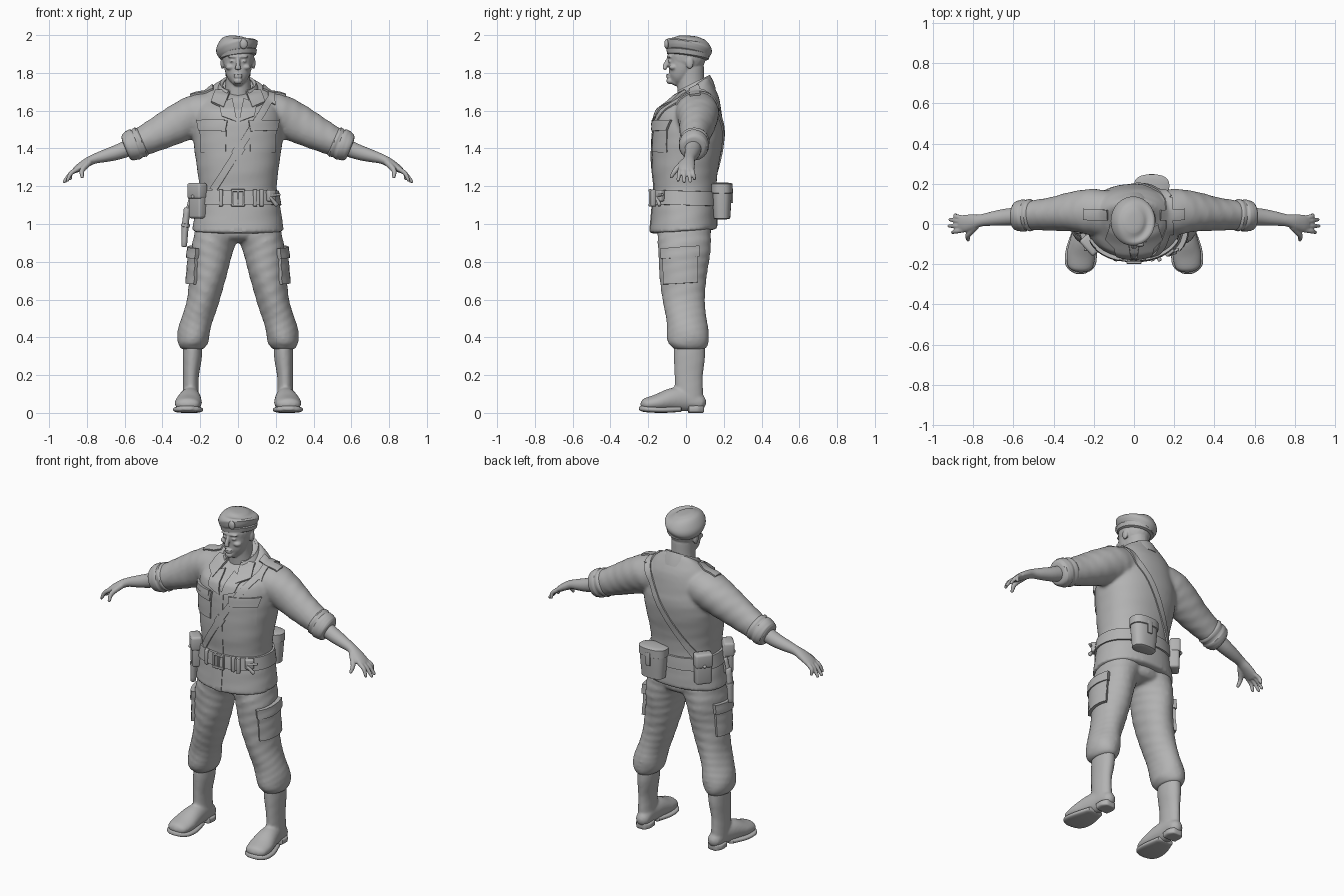
import bpy, bmesh
from math import sin, cos, pi, radians
from mathutils import Vector, Matrix
from mathutils.bvhtree import BVHTree

default = bpy.data.objects.get("Cube")
if default:
    bpy.data.objects.remove(default, do_unlink=True)

grey = bpy.data.materials.new("plain grey")
grey.use_nodes = True
grey.diffuse_color = (.45, .45, .45, 1)
grey.node_tree.nodes["Principled BSDF"].inputs["Base Color"].default_value = grey.diffuse_color
SIDES = ((1, "left"), (-1, "right"))


def make(name, bm, voxel=0, smooth=0, bevel=0, solid=0):
    """Turn a bmesh into a finished, shaded object."""
    bmesh.ops.recalc_face_normals(bm, faces=bm.faces[:])
    mesh = bpy.data.meshes.new(name)
    bm.to_mesh(mesh)
    bm.free()
    mesh.materials.append(grey)
    obj = bpy.data.objects.new(name, mesh)
    bpy.context.collection.objects.link(obj)
    if solid:
        mod = obj.modifiers.new("thickness", 'SOLIDIFY')
        mod.thickness, mod.offset = solid, 0
    if voxel:
        mod = obj.modifiers.new("fuse", 'REMESH')
        mod.mode, mod.voxel_size = 'VOXEL', voxel
    if smooth:
        mod = obj.modifiers.new("soften", 'SMOOTH')
        mod.factor, mod.iterations = .5, smooth
    if bevel:
        mod = obj.modifiers.new("round", 'BEVEL')
        mod.width, mod.segments = bevel, 3
    for other in bpy.context.selected_objects:
        other.select_set(False)
    obj.select_set(True)
    bpy.context.view_layer.objects.active = obj
    bpy.ops.object.convert(target='MESH')
    bpy.ops.object.shade_smooth_by_angle(angle=radians(45))
    return obj


def tube(bm, keys, s=1, n=32, sub=4, p=2, dome=.5, fold=0, ref=(0, 1, 0)):
    """Smooth loft through keys (x, y, z, radius, radius along ref); s mirrors x."""
    k = [Vector(key) for key in keys]
    k = [2 * k[0] - k[1]] + k + [2 * k[-1] - k[-2]]
    rows = []
    for a, b, c, d in zip(k, k[1:], k[2:], k[3:]):
        for j in range(sub):
            t = j / sub
            rows.append(.5 * (2 * b + (c - a) * t + (2 * a - 5 * b + 4 * c - d) * t * t
                              + (3 * b - a - 3 * c + d) * t ** 3))
    rows.append(k[-2])
    mid = [Vector(r[:3]) for r in rows]
    rings = []
    for i, r in enumerate(rows):
        tan = (mid[min(i + 1, len(mid) - 1)] - mid[max(i - 1, 0)]).normalized()
        rings.append((mid[i], tan, r[3], r[4]))

    def cap(ring, sign):
        c, tan, r1, r2 = ring
        return [(c + tan * sign * dome * min(r1, r2) * sin(q), tan, r1 * cos(q), r2 * cos(q))
                for q in (.5, 1, 1.4)]
    rings = cap(rings[0], -1)[::-1] + rings + cap(rings[-1], 1)
    loops = []
    for i, (c, tan, r1, r2) in enumerate(rings):
        u = tan.cross(Vector(ref)).normalized()
        v = u.cross(tan)
        loop = []
        for j in range(n):
            a = 2 * pi * j / n
            f = 1 + fold * sin(3 * a + i) * sin(1.4 * i)
            x, y = [abs(w) ** (2 / p) * (1 if w > 0 else -1) for w in (cos(a), sin(a))]
            co = c + u * x * r1 * f + v * y * r2 * f
            loop.append(bm.verts.new((co.x * s, co.y, co.z)))
        loops.append(loop)
    for a, b in zip(loops, loops[1:]):
        for j in range(n):
            bm.faces.new((a[j], a[j - 1], b[j - 1], b[j]))
    bm.faces.new(loops[0])
    bm.faces.new(loops[-1])
    return [v for loop in loops for v in loop]


def blob(bm, centre, radii):
    bmesh.ops.create_icosphere(bm, subdivisions=3, radius=1,
                               matrix=Matrix.Translation(centre) @ Matrix.Diagonal((*radii, 1)))


def box(name, centre, size, turn=0, bevel=.01):
    bm = bmesh.new()
    bmesh.ops.create_cube(bm, size=1, matrix=Matrix.Translation(centre)
                          @ Matrix.Rotation(radians(turn), 4, 'Z') @ Matrix.Diagonal((*size, 1)))
    return make(name, bm, bevel=bevel)


def patch(name, tree, corners, direction, thick, nu=20, nv=8):
    """Cloth panel: a four-cornered grid projected onto a garment."""
    d = Vector(direction)
    axis = [abs(w) for w in d].index(1)
    a, b, c, e = [Vector(q) for q in corners]
    bm = bmesh.new()
    grid, last = [], None
    for i in range(nu + 1):
        row = []
        for j in range(nv + 1):
            co = list(a.lerp(b, j / nv).lerp(e.lerp(c, j / nv), i / nu))
            co.insert(axis, -3 * d[axis])
            last = tree.ray_cast(Vector(co), d)[0] or last or Vector(co)
            row.append(bm.verts.new(last))
        grid.append(row)
    for r, q in zip(grid, grid[1:]):
        for j in range(nv):
            bm.faces.new((r[j], r[j + 1], q[j + 1], q[j]))
    return make(name, bm, solid=thick * 2)


def strap(name, tree, start, end, width, direction):
    a, b = Vector(start), Vector(end)
    side = (b - a).orthogonal().normalized() * width / 2
    patch(name, tree, (a - side, a + side, b + side, b - side), direction, .008, 40, 4)


def surface(obj):
    return BVHTree.FromObject(obj, bpy.context.evaluated_depsgraph_get())


FRONT, BACK, DOWN = (0, 1, 0), (0, -1, 0), (0, 0, -1)

# Shirt: torso and both sleeves fused into one garment
bm = bmesh.new()
torso = tube(bm, [(0, -.012, .965, .243, .18), (0, -.008, 1.08, .225, .172), (0, -.005, 1.18, .205, .165),
                  (0, -.005, 1.3, .217, .175), (0, .01, 1.45, .237, .186), (0, .017, 1.55, .233, .182),
                  (0, .035, 1.65, .205, .148), (0, .04, 1.73, .155, .1), (0, .035, 1.755, .095, .08)],
             n=48, p=2.2, dome=.05, fold=.008)
for v in torso:
    if v.co.z < 1.08:
        v.co.z += .1 * v.co.y
    if v.co.z > 1.6:
        v.co.z += .4 * (v.co.y - .1) * (v.co.z - 1.6) / .15
for s, side in SIDES:
    tube(bm, [(.1, .05, 1.6, .1, .11), (.2, .06, 1.585, .11, .115), (.3, .06, 1.54, .105, .1),
              (.4, .05, 1.488, .092, .085), (.5, .045, 1.44, .078, .074), (.57, .04, 1.41, .068, .066)],
         s, fold=.03, dome=.1)
shirt = make("shirt", bm, voxel=.01, smooth=6)
cloth = surface(shirt)

# Trousers: hips and both legs fused
bm = bmesh.new()
tube(bm, [(0, -.005, .94, .17, .135), (0, -.005, 1.1, .2, .15)], dome=.3)
for s, side in SIDES:
    tube(bm, [(.1, -.005, 1, .115, .14), (.135, -.01, .88, .11, .14), (.155, -.015, .75, .1, .128),
              (.185, -.01, .6, .085, .112), (.215, 0, .5, .081, .106), (.235, .01, .42, .085, .112),
              (.24, .015, .37, .08, .105), (.24, .015, .34, .06, .085)], s, sub=6, fold=.035, dome=.1)
trousers = make("trousers", bm, voxel=.01, smooth=5)
legs = surface(trousers)

# Limbs and paired clothing details
for s, side in SIDES:
    # Rolled cuff
    bm = bmesh.new()
    tube(bm, [(.5, .044, 1.442, .07, .068), (.515, .044, 1.435, .083, .08), (.535, .043, 1.426, .079, .076),
              (.55, .042, 1.42, .084, .08), (.58, .04, 1.407, .076, .074), (.592, .04, 1.402, .066, .064)],
         s, fold=.02, dome=.1)
    make(side + "_rolled_cuff", bm)

    # Forearm, palm, fingers and thumb
    bm = bmesh.new()
    tube(bm, [(.54, .04, 1.42, .048, .046), (.63, .035, 1.383, .041, .042), (.7, .027, 1.362, .034, .036),
              (.76, .018, 1.345, .026, .03), (.8, .01, 1.325, .024, .038), (.84, .003, 1.3, .02, .043),
              (.865, 0, 1.282, .015, .04)], s, dome=.4)
    for base, tip, reach, low in ((.03, .045, .888, 1.24), (.011, .022, .915, 1.226),
                                  (-.01, -.01, .92, 1.224), (-.03, -.042, .902, 1.232)):
        tube(bm, [(.85, base, 1.292, .013, .013), (.885, (base + tip) / 2, 1.268, .012, .012),
                  (reach, tip, low, .009, .009)], s, n=12, dome=1)
    tube(bm, [(.79, -.015, 1.325, .018, .018), (.825, -.055, 1.285, .014, .014),
              (.825, -.078, 1.25, .01, .01)], s, n=12, dome=1)
    make(side + "_arm_and_hand", bm, voxel=.005, smooth=3)

    # Boot: shaft and foot fused, with separate sole and heel
    bm = bmesh.new()
    tube(bm, [(.24, .018, .4, .05, .08), (.242, .018, .3, .051, .083), (.249, .014, .2, .042, .075),
              (.25, .015, .12, .042, .075), (.248, .015, .05, .044, .078)], s, fold=.01, dome=.2)
    tube(bm, [(.245, .065, .055, .042, .046), (.248, .01, .07, .046, .062), (.255, -.07, .07, .06, .062),
              (.263, -.15, .054, .072, .046), (.267, -.205, .046, .066, .036)],
         s, ref=(0, 0, 1), dome=1)
    make(side + "_boot", bm, voxel=.008, smooth=4)
    bm = bmesh.new()
    tube(bm, [(.255, -.03, .02, .05, .015), (.261, -.12, .016, .075, .016), (.266, -.19, .018, .078, .016),
              (.267, -.225, .022, .06, .016), (.267, -.243, .026, .03, .012)], s, p=3, ref=(0, 0, 1), dome=.4)
    tube(bm, [(.247, .015, .02, .046, .02), (.245, .06, .02, .049, .02), (.244, .09, .02, .032, .02)],
         s, p=4, ref=(0, 0, 1), dome=.3)
    make(side + "_boot_sole", bm)

    # Cargo pocket and flap on the outer thigh
    inward = (-s, 0, 0)
    patch(side + "_cargo_pocket", legs, ((-.115, .85), (.055, .86), (.055, .69), (-.11, .68)), inward, .018)
    patch(side + "_cargo_flap", legs, ((-.122, .87), (.062, .885), (.062, .83), (-.118, .815)), inward, .025)

    # Breast pocket, flap, lapels and shoulder strap
    def panel(name, corners, direction, thick):
        patch(side + name, cloth, [(x * s, y) for x, y in corners], direction, thick)
    panel("_breast_pocket", ((.06, 1.53), (.2, 1.53), (.195, 1.38), (.065, 1.38)), FRONT, .006)
    panel("_pocket_flap", ((.055, 1.545), (.21, 1.55), (.2, 1.495), (.065, 1.49)), FRONT, .015)
    panel("_collar_point", ((.04, 1.7), (.12, 1.7), (.14, 1.64), (.075, 1.61)), FRONT, .014)
    panel("_lapel", ((.03, 1.66), (.1, 1.63), (.085, 1.57), (.004, 1.54)), FRONT, .01)
    panel("_shoulder_tab", ((.13, .02), (.25, .022), (.25, .075), (.13, .07)), DOWN, .01)

# Name tape and button placket
patch("name_tape", cloth, ((-.18, 1.55), (-.07, 1.55), (-.07, 1.52), (-.18, 1.52)), FRONT, .019)
patch("placket", cloth, ((-.02, 1.56), (.02, 1.56), (.02, .955), (-.02, .955)), FRONT, .004, 40)

# Diagonal shoulder strap: chest, shoulder and back runs
strap("chest_strap", cloth, (.18, 1.675), (-.13, 1.18), .036, FRONT)
strap("back_strap", cloth, (.17, 1.68), (-.15, 1.18), .036, BACK)
strap("top_strap", cloth, (.178, -.05), (.172, .13), .036, DOWN)
strap("strap_buckle", cloth, (.015, 1.41), (-.012, 1.365), .055, FRONT)

# Folded collar around the neck, open at the front
bm = bmesh.new()
rows = []
for i in range(33):
    a = (i / 16 - 1) * 2.55
    rows.append([bm.verts.new((r * sin(a), .035 + r * cos(a) * .97, z - .045 * (1 - cos(a))))
                 for r, z in ((.122, 1.715), (.108, 1.755), (.093, 1.785), (.084, 1.78), (.08, 1.72))])
for a, b in zip(rows, rows[1:]):
    for j in range(4):
        bm.faces.new((a[j], a[j + 1], b[j + 1], b[j]))
make("collar", bm, solid=.01)

# Head and neck: skull, jaw and facial features fused
bm = bmesh.new()
tube(bm, [(0, .035, 1.64, .08, .075), (0, .025, 1.74, .066, .072), (0, .02, 1.83, .066, .075)])
blob(bm, (0, .005, 1.89), (.086, .102, .1))
tube(bm, [(0, -.062, 1.75, .03, .03), (0, -.045, 1.775, .054, .052), (0, -.025, 1.815, .07, .072),
          (0, -.005, 1.88, .08, .092)])
tube(bm, [(0, -.09, 1.875, .009, .012), (0, -.108, 1.84, .012, .014), (0, -.113, 1.822, .017, .011)], dome=.6)
blob(bm, (0, -.086, 1.758), (.024, .018, .018))
blob(bm, (0, -.085, 1.886), (.055, .016, .01))
for z in (1.778, 1.789):
    blob(bm, (0, -.095, z), (.024, .011, .005))
for s, side in SIDES:
    blob(bm, (s * .031, -.083, 1.862), (.015, .013, .007))
    blob(bm, (s * .042, -.066, 1.83), (.025, .024, .016))
    blob(bm, (s * .082, .02, 1.852), (.011, .02, .032))
make("head", bm, voxel=.005, smooth=3)

# Beret drooping to one side, with its band and badge
for name, keys in (("beret", [(0, .012, 1.905, .097, .111), (-.003, .013, 1.925, .107, .119),
                              (-.006, .015, 1.948, .11, .122), (-.006, .016, 1.973, .092, .104),
                              (-.002, .015, 1.99, .055, .065)]),
                   ("beret_band", [(0, .01, 1.888, .096, .11), (0, .01, 1.912, .1, .114)])):
    bm = bmesh.new()
    for v in tube(bm, keys, dome=.12, n=40):
        v.co.z += .13 * v.co.x - .14 * v.co.y
    make(name, bm)
bm = bmesh.new()
blob(bm, (.03, -.103, 1.953), (.021, .012, .026))
make("beret_badge", bm)

# Belt and buckle
bm = bmesh.new()
tube(bm, [(0, -.008, 1.1, .23, .182), (0, -.007, 1.14, .223, .18), (0, -.006, 1.175, .217, .177)],
     n=48, p=2.2, dome=.02)
make("belt", bm)
for z in (1.1, 1.177):
    box("buckle_bar", (0, -.19, z), (.074, .016, .014), bevel=.004)
for x in (-.032, 0, .032):
    box("buckle_post", (x, -.19, 1.138), (.012, .014, .08), bevel=.004)
for x, turn in ((.09, 14), (.125, 22), (-.09, -14)):
    box("belt_loop", (x, -.173, 1.138), (.02, .025, .09), turn, .005)

# Belt clip with small hanging pieces
box("belt_clip", (.175, -.138, 1.15), (.05, .03, .06), 38, .008)
bm = bmesh.new()
tube(bm, [(.17, -.155, 1.14, .008, .008), (.205, -.14, 1.1, .012, .01)], n=12)
tube(bm, [(.165, -.155, 1.15, .007, .007), (.22, -.125, 1.155, .007, .007)], n=12)
make("clip_hook", bm)

# Ammunition pouches on the right hip, each with a flap and stud
for where, x, y, turn in (("front", -.212, -.1, -48), ("rear", -.195, .115, 232)):
    out = Matrix.Rotation(radians(turn), 3, 'Z') @ Vector((0, -1, 0))
    centre = Vector((x, y, 1.12))
    box(where + "_pouch", centre, (.095, .06, .18), turn, .014)
    box(where + "_pouch_flap", centre + out * .006 + Vector((0, 0, .055)), (.103, .062, .085), turn, .014)
    bm = bmesh.new()
    blob(bm, centre + out * .037 + Vector((0, 0, .025)), (.01, .01, .01))
    make(where + "_pouch_stud", bm)

# Knife scabbard hanging below the front pouch
bm = bmesh.new()
tube(bm, [(-.27, -.03, 1.08, .017, .02), (-.28, -.03, .98, .018, .022), (-.285, -.03, .885, .015, .018)], n=16)
tube(bm, [(-.25, -.03, 1.14, .01, .016), (-.27, -.03, 1.06, .01, .016)], n=12)
tube(bm, [(-.277, -.03, 1.0, .023, .027), (-.279, -.03, .985, .023, .027)], n=16, dome=.1)
make("knife_scabbard", bm)

# Canteen pouch with a lid at the back
bm = bmesh.new()
tube(bm, [(.088, .19, 1.03, .072, .044), (.088, .19, 1.12, .08, .05), (.088, .19, 1.2, .084, .053)],
     p=2.5, dome=.15)
make("canteen_pouch", bm)
bm = bmesh.new()
tube(bm, [(.088, .19, 1.165, .088, .057), (.088, .19, 1.212, .088, .057)], p=2.5, dome=.15)
make("canteen_lid", bm)
box("canteen_tab", (.088, .244, 1.15), (.03, .01, .08), bevel=.004)
